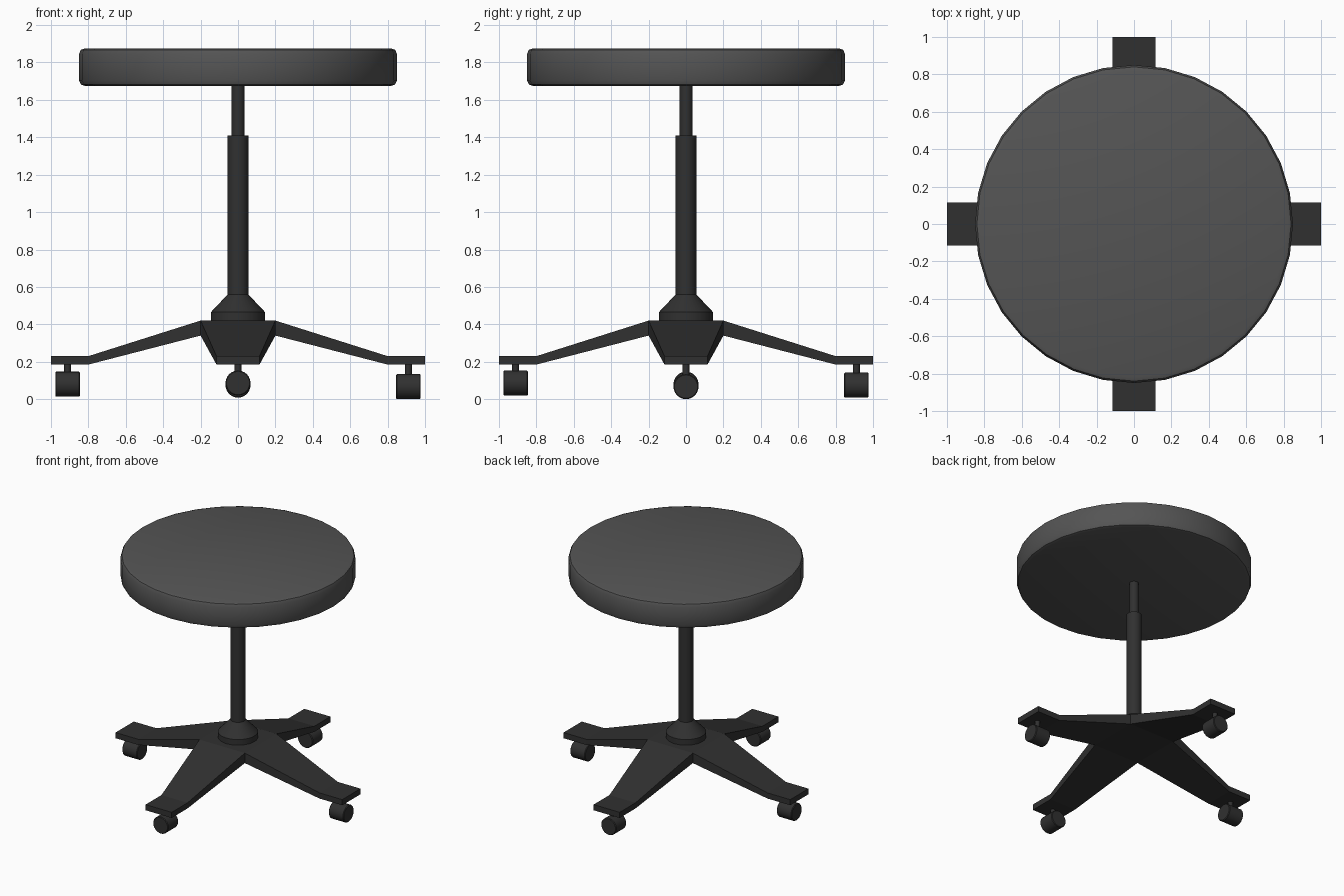
import bpy, bmesh, math
from mathutils import Matrix, Vector

if "Cube" in bpy.data.objects:
    bpy.data.objects.remove(bpy.data.objects["Cube"])


def material(name, v):
    m = bpy.data.materials.new(name)
    m.diffuse_color = (v, v, v, 1)
    m.use_nodes = True
    m.node_tree.nodes["Principled BSDF"].inputs["Base Color"].default_value = m.diffuse_color
    return m


SEAT = material("dark_grey", 0.09)
FRAME = material("black", 0.03)


def finish(name, bm, mat, smooth=True):
    bmesh.ops.recalc_face_normals(bm, faces=bm.faces)
    me = bpy.data.meshes.new(name)
    bm.to_mesh(me)
    bm.free()
    me.materials.append(mat)
    ob = bpy.data.objects.new(name, me)
    bpy.context.collection.objects.link(ob)
    if smooth:
        bpy.ops.object.select_all(action='DESELECT')
        ob.select_set(True)
        bpy.context.view_layer.objects.active = ob
        bpy.ops.object.shade_smooth_by_angle(angle=math.radians(30))
    return ob


def lathe(name, profile, sides, mat, matrix=Matrix()):
    """Closed solid from (radius, z) rings, capped at both ends."""
    bm = bmesh.new()
    rings = [[bm.verts.new((r * math.cos(a), r * math.sin(a), z))
              for a in (2 * math.pi * i / sides for i in range(sides))]
             for r, z in profile]
    for lo, hi in zip(rings, rings[1:]):
        for i in range(sides):
            j = (i + 1) % sides
            bm.faces.new((lo[i], lo[j], hi[j], hi[i]))
    bm.faces.new(rings[0])
    bm.faces.new(rings[-1])
    bm.transform(matrix)
    return finish(name, bm, mat)


# Round cushion with softened rims
lathe("seat", [(0.82, 1.675), (0.84, 1.682), (0.85, 1.705), (0.85, 1.845),
               (0.84, 1.868), (0.82, 1.875)], 32, SEAT)

# Telescopic column and hub collar
lathe("upper_column", [(0.034, 1.38), (0.034, 1.68)], 32, FRAME)
lathe("lower_column", [(0.055, 0.50), (0.055, 1.41)], 32, FRAME)
lathe("hub_collar", [(0.145, 0.41), (0.145, 0.465), (0.055, 0.56)], 32, FRAME)

# Four-armed base: square centre block extruded into tapered drooping arms
bm = bmesh.new()
stations = [(0.2, 0.2, 0.34, 0.42), (0.8, 0.115, 0.185, 0.23), (1.0, 0.115, 0.185, 0.23)]
for k in range(4):
    rot = Matrix.Rotation(k * math.pi / 2, 4, 'Z')
    rings = [[bm.verts.new(rot @ Vector(p)) for p in
              ((x, -w, lo), (x, w, lo), (x, w, hi), (x, -w, hi))]
             for x, w, lo, hi in stations]
    for a, b in zip(rings, rings[1:]):
        for i in range(4):
            j = (i + 1) % 4
            bm.faces.new((a[i], a[j], b[j], b[i]))
    bm.faces.new(rings[-1])
bmesh.ops.remove_doubles(bm, verts=bm.verts, dist=1e-4)
for z in (0.34, 0.42):
    vs = [v for v in bm.verts if abs(v.co.z - z) < 1e-3]
    vs.sort(key=lambda v: math.atan2(v.co.y, v.co.x))
    bm.faces.new(vs)
finish("base_arms", bm, FRAME, smooth=False)

# Casters: stem plus a wheel whose axis runs along the arm
casters = [("right", 0.067), ("back", 0.075), ("left", 0.08), ("front", 0.086)]
for k, (side, z) in enumerate(casters):
    place = Matrix.Rotation(k * math.pi / 2, 4, 'Z') @ Matrix.Translation((0.911, 0, z))
    lathe(side + "_caster_stem", [(0.018, 0.0), (0.018, 0.19 - z)], 16, FRAME, place)
    lathe(side + "_caster_wheel",
          [(0.062, -0.066), (0.067, -0.061), (0.067, 0.061), (0.062, 0.066)], 24, FRAME,
          place @ Matrix.Rotation(math.pi / 2, 4, 'Y'))
